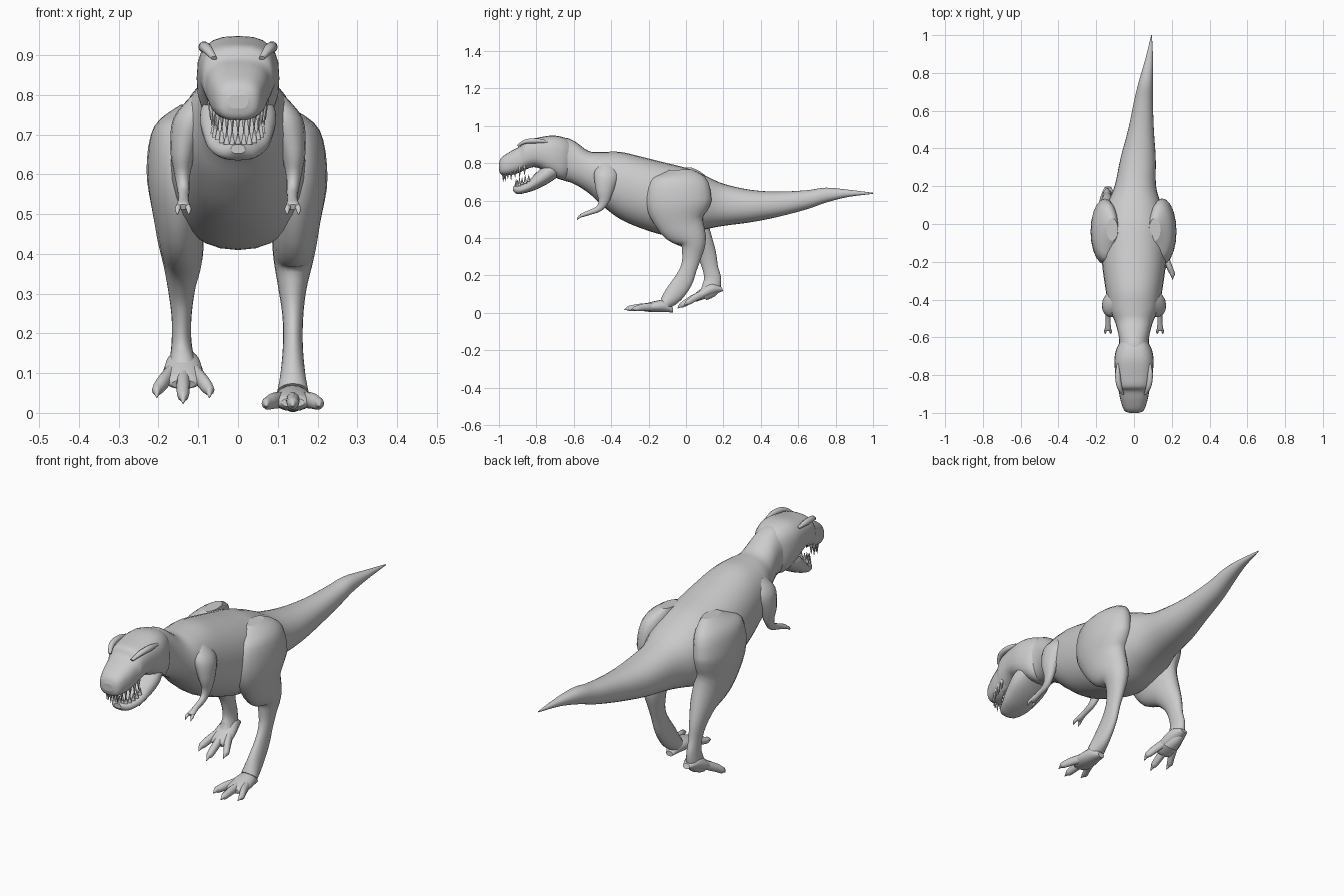
import bpy, bmesh
from math import sin, cos, pi, radians
from mathutils import Vector, Matrix


def spline(p, steps):
    """Catmull-Rom interpolation of rows of numbers."""
    out = []
    for i in range(len(p) - 1):
        a, b, c, d = p[max(i - 1, 0)], p[i], p[i + 1], p[min(i + 2, len(p) - 1)]
        for s in range(steps):
            t = s / steps
            out.append([0.5 * (2 * q + (r - o) * t + (2 * o - 5 * q + 4 * r - w) * t * t
                               + (3 * q - o - 3 * r + w) * t ** 3) for o, q, r, w in zip(a, b, c, d)])
    return out + [list(p[-1])]


def finish(name, bm):
    me = bpy.data.meshes.new(name)
    bmesh.ops.recalc_face_normals(bm, faces=bm.faces)
    for f in bm.faces:
        f.smooth = len(f.verts) == 4
    bm.to_mesh(me)
    bm.free()
    ob = bpy.data.objects.new(name, me)
    bpy.context.collection.objects.link(ob)
    return ob


def tube(name, pts, sides=20, power=2.0, upright=False, steps=4, matrix=None):
    """Loft rows of x, y, z, half width, half depth."""
    rows = spline(pts, steps)
    bm = bmesh.new()
    rings = []
    X = Vector((1, 0, 0))
    for i, (x, y, z, rx, rd) in enumerate(rows):
        tan = Vector(rows[min(i + 1, len(rows) - 1)][:3]) - Vector(rows[max(i - 1, 0)][:3])
        v = Vector((0, 0, 1)) if upright else X.cross(tan).normalized()
        ring = []
        for k in range(sides):
            a = 2 * pi * k / sides
            c, s = [(1 if f >= 0 else -1) * abs(f) ** (2 / power) for f in (cos(a), sin(a))]
            ring.append(bm.verts.new(Vector((x, y, z)) + X * c * max(rx, .001) + v * s * max(rd, .001)))
        rings.append(ring)
    for r, q in zip(rings, rings[1:]):
        for k in range(sides):
            n = (k + 1) % sides
            bm.faces.new((r[k], r[n], q[n], q[k]))
    bm.faces.new(rings[0])
    bm.faces.new(rings[-1])
    if matrix:
        bm.transform(matrix)
    return finish(name, bm)


def profile(rows):
    """Turn y, x centre, top, bottom, half width into tube rows."""
    return [(x, y, (t + b) / 2, w, (t - b) / 2) for y, x, t, b, w in rows]


# neck, torso and tail
tube("body_and_tail", profile([
    (-.74, 0, .92, .75, .075), (-.66, 0, .937, .71, .08), (-.60, 0, .92, .69, .08),
    (-.52, 0, .865, .64, .10), (-.45, 0, .86, .575, .132), (-.35, 0, .86, .50, .15),
    (-.22, 0, .83, .445, .168), (-.10, 0, .80, .412, .175), (0, 0, .775, .415, .17),
    (.10, 0, .735, .445, .145), (.20, .007, .69, .465, .11), (.35, .022, .657, .485, .093),
    (.50, .037, .648, .515, .068), (.65, .05, .656, .555, .05), (.75, .062, .669, .59, .038),
    (.87, .08, .658, .62, .021), (1, .093, .642, .636, .002)]), 28, 2.2, True)

# head
tube("skull", profile([
    (-1, 0, .80, .765, .025), (-.985, 0, .832, .738, .053), (-.93, 0, .868, .738, .072),
    (-.885, 0, .892, .752, .081), (-.86, 0, .922, .765, .09), (-.80, 0, .935, .778, .098),
    (-.72, 0, .948, .735, .104), (-.66, 0, .94, .71, .093), (-.62, 0, .92, .73, .07)]),
    24, 2.7, True)
tube("lower_jaw", profile([
    (-.925, 0, .675, .652, .018), (-.90, 0, .68, .635, .048), (-.85, 0, .70, .643, .073),
    (-.80, 0, .75, .66, .088), (-.74, 0, .80, .69, .096), (-.68, 0, .82, .73, .078)]),
    24, 2.4, True)
for s, side in ((-1, "left"), (1, "right")):
    tube(side + "_brow", [(s * .06, -.90, .892, .008, .006), (s * .078, -.86, .915, .014, .012),
                          (s * .086, -.80, .92, .014, .014), (s * .085, -.74, .915, .006, .006)], 10)


def teeth(name, count, width, back, reach, lip_back, lip_front, length):
    bm = bmesh.new()
    for i in range(count):
        a = radians(-82 + 164 * i / (count - 1))
        h = length * (1 if i % 2 else .8)
        z = lip_back + (lip_front - lip_back) * cos(a) + h * .3
        pos = Matrix.Translation((width * sin(a), back - reach * cos(a), z))
        bmesh.ops.create_cone(bm, cap_ends=True, segments=6, radius1=.009, radius2=.001,
                              depth=abs(h), matrix=pos @ Matrix.Rotation(0 if h > 0 else pi, 4, 'X'))
    finish(name, bm)


teeth("upper_teeth", 15, .07, -.845, .132, .782, .748, -.062)
teeth("lower_teeth", 13, .062, -.83, .08, .715, .678, .045)

# arms with two fingers
for s, side in ((-1, "left"), (1, "right")):
    tube(side + "_arm", [(s * .085, -.42, .80, .03, .04), (s * .115, -.425, .74, .048, .068),
                         (s * .137, -.435, .66, .033, .05), (s * .14, -.44, .60, .02, .03),
                         (s * .137, -.465, .558, .015, .018), (s * .137, -.52, .535, .013, .013),
                         (s * .138, -.555, .522, .017, .011), (s * .138, -.565, .518, .012, .007)], 14)
    for dx in (-.014, .014):
        tube(side + "_finger", [(s * .138 + dx * .6, -.55, .523, .007, .007),
                                (s * .138 + dx, -.57, .513, .007, .007),
                                (s * .138 + dx, -.582, .498, .001, .001)], 8)

# legs: one planted ahead, the other pushing off behind
tube("right_leg", [(.11, -.03, .765, .03, .06), (.14, -.03, .71, .066, .15),
                   (.15, -.04, .59, .075, .175), (.145, -.02, .48, .062, .13),
                   (.14, .035, .39, .051, .075), (.137, .032, .31, .035, .053),
                   (.138, .015, .24, .026, .044), (.138, -.015, .17, .025, .05),
                   (.138, -.065, .10, .031, .05), (.138, -.11, .05, .04, .035)], 20)
tube("left_leg", [(-.115, -.03, .775, .03, .06), (-.145, -.03, .72, .066, .15),
                  (-.153, -.04, .61, .077, .175), (-.148, -.01, .49, .064, .14),
                  (-.14, .065, .39, .051, .08), (-.142, .11, .31, .034, .053),
                  (-.142, .13, .24, .025, .042), (-.142, .142, .18, .025, .046),
                  (-.14, .13, .13, .032, .048), (-.138, .09, .09, .04, .03)], 20)


def foot(side, heel, pitch):
    m = Matrix.Translation(heel) @ Matrix.Rotation(radians(pitch), 4, 'X')
    tube(side + "_foot", [(0, 0, .014, .018, .012), (0, -.04, .036, .038, .032),
                          (0, -.10, .033, .05, .029), (0, -.15, .028, .046, .02),
                          (0, -.165, .026, .03, .012)], 16, upright=True, matrix=m)
    # three splayed toes with claws
    for dx, tip in ((-.066, -.225), (0, -.262), (.066, -.225)):
        tube(side + "_toe", [(dx * .35, -.09, .034, .018, .022),
                             (dx * .75, -.09 + (tip + .09) * .5, .03, .017, .02),
                             (dx * .96, tip + .035, .024, .015, .016),
                             (dx, tip + .02, .024, .009, .011),
                             (dx, tip, .016, .001, .001)], 10, upright=True, matrix=m)


foot("right", (.138, -.07, 0), 0)
foot("left", (-.138, .2, .115), 24)
